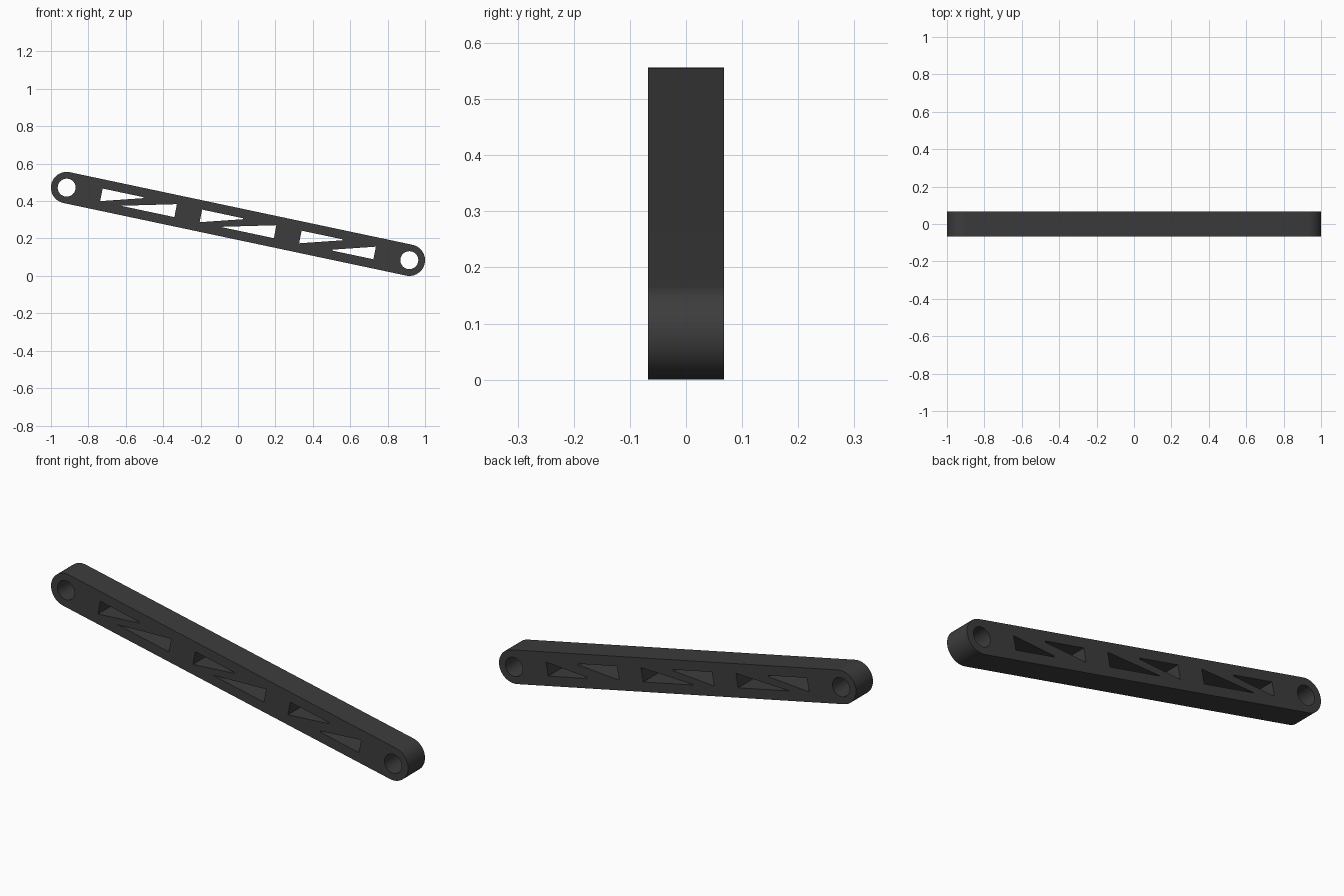
import bpy, bmesh
from math import sin, cos, pi, atan2, radians
from mathutils import Matrix

if "Cube" in bpy.data.objects:
    bpy.data.objects.remove(bpy.data.objects["Cube"], do_unlink=True)

END_X, HIGH_Z, LOW_Z = 0.916, 0.472, 0.084   # pivot centres
RADIUS, HOLE, HALF_DEPTH = 0.084, 0.048, 0.0675
MID_Z = (HIGH_Z + LOW_Z) / 2
SLOPE = (LOW_Z - HIGH_Z) / (2 * END_X)
TILT = atan2(LOW_Z - HIGH_Z, 2 * END_X)

# Dark plastic
mat = bpy.data.materials.new("dark_grey")
mat.use_nodes = True
colour = (0.046, 0.046, 0.046, 1)
mat.diffuse_color = colour
mat.node_tree.nodes["Principled BSDF"].inputs["Base Color"].default_value = colour


def arc(cx, cz, r, start, sweep, steps):
    return [(cx + r * cos(start + sweep * i / steps), cz + r * sin(start + sweep * i / steps))
            for i in range(steps + 1)]


# Outline with rounded ends
loops = [arc(END_X, LOW_Z, RADIUS, TILT - pi / 2, pi, 32)
         + arc(-END_X, HIGH_Z, RADIUS, TILT + pi / 2, pi, 32)]

# Pivot holes
for cx, cz in ((-END_X, HIGH_Z), (END_X, LOW_Z)):
    loops.append(arc(cx, cz, HOLE, 0, 2 * pi, 48)[:-1])

# Three pairs of wedge cut-outs, the lower one longer in the first two pairs
wedge = [(-0.192, 0.0765), (-0.205, 0.009), (0.026, 0.025), (0.026, 0.0305)]
long_wedge = [(-0.192, 0.0765), (-0.205, 0.007), (0.095, 0.0157)]
for cx, lower in ((-0.532, long_wedge), (0, long_wedge), (0.532, wedge)):
    cz = MID_Z + SLOPE * cx
    loops.append([(cx + x, cz + z) for x, z in wedge])
    loops.append([(cx - x, cz - z) for x, z in lower])

# Filled and extruded profile
curve = bpy.data.curves.new("link_profile", "CURVE")
curve.dimensions = "2D"
curve.fill_mode = "BOTH"
curve.extrude = HALF_DEPTH
for pts in loops:
    spline = curve.splines.new("POLY")
    spline.points.add(len(pts) - 1)
    for p, (x, z) in zip(spline.points, pts):
        p.co = (x, z, 0, 1)
    spline.use_cyclic_u = True
helper = bpy.data.objects.new("profile_helper", curve)
bpy.context.collection.objects.link(helper)
bpy.context.view_layer.update()
mesh = bpy.data.meshes.new_from_object(
    helper.evaluated_get(bpy.context.evaluated_depsgraph_get()))
bpy.data.objects.remove(helper, do_unlink=True)

# Stand upright and weld the caps to the walls
bm = bmesh.new()
bm.from_mesh(mesh)
bmesh.ops.transform(bm, matrix=Matrix.Rotation(pi / 2, 4, "X"), verts=bm.verts)
bmesh.ops.remove_doubles(bm, verts=bm.verts, dist=0.0001)
bmesh.ops.recalc_face_normals(bm, faces=bm.faces)
bm.to_mesh(mesh)
bm.free()
mesh.materials.clear()
mesh.materials.append(mat)
link = bpy.data.objects.new("link_arm", mesh)
bpy.context.collection.objects.link(link)

# Smooth round ends and holes, crisp edges elsewhere
bpy.ops.object.select_all(action="DESELECT")
link.select_set(True)
bpy.context.view_layer.objects.active = link
bpy.ops.object.shade_smooth_by_angle(angle=radians(30))
